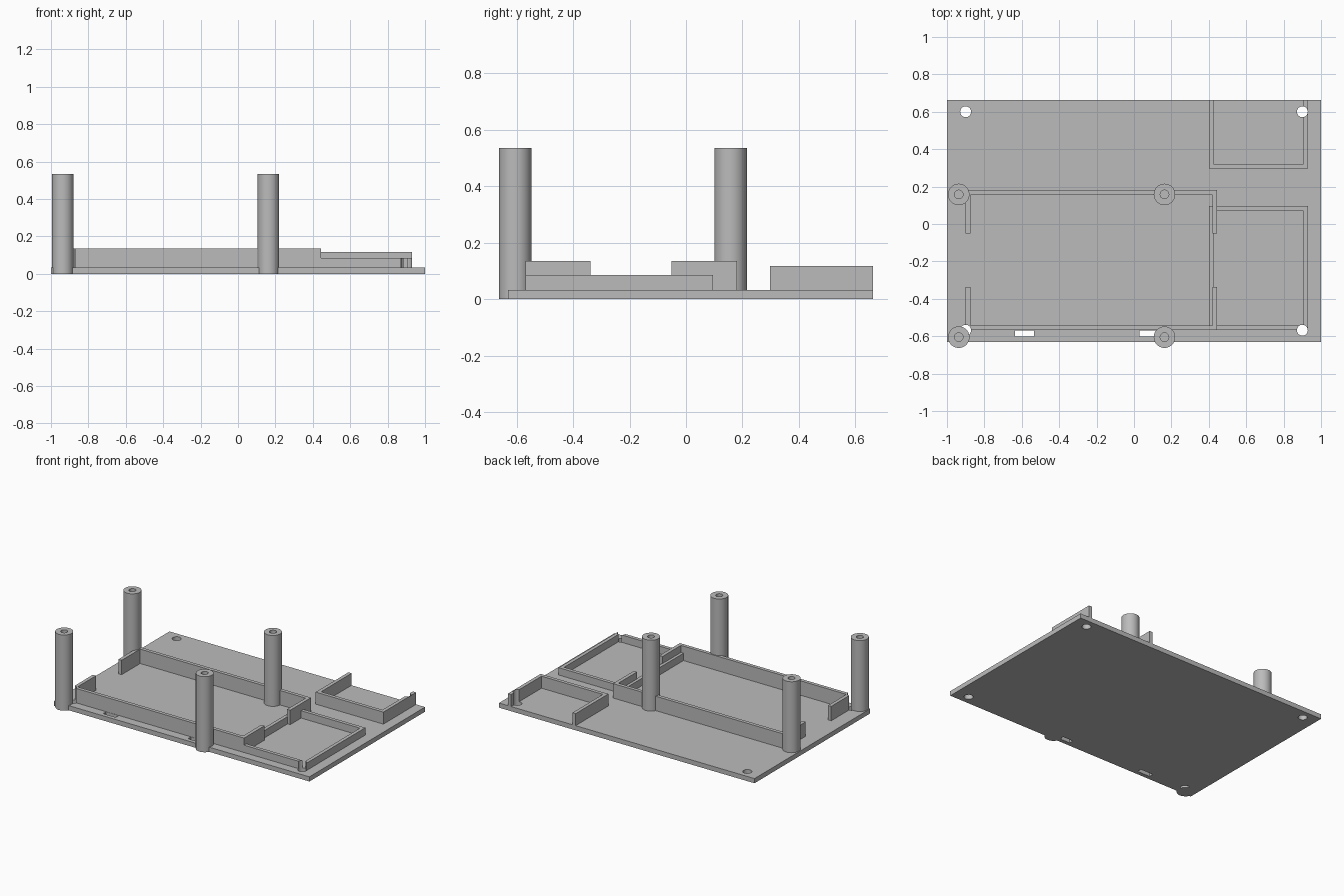
import bpy, bmesh, math

if "Cube" in bpy.data.objects:
    bpy.data.objects.remove(bpy.data.objects["Cube"])

grey = bpy.data.materials.new("plain grey")
grey.diffuse_color = (0.5, 0.5, 0.5, 1)
grey.use_nodes = True
grey.node_tree.nodes["Principled BSDF"].inputs["Base Color"].default_value = grey.diffuse_color

BASE = 0.033    # plate thickness
T = 0.025       # wall thickness


def finish(name, bm):
    bmesh.ops.recalc_face_normals(bm, faces=bm.faces[:])
    me = bpy.data.meshes.new(name)
    bm.to_mesh(me)
    bm.free()
    me.materials.append(grey)
    ob = bpy.data.objects.new(name, me)
    bpy.context.collection.objects.link(ob)
    return ob


def prism(name, outline, z0, z1):
    """Extrude a flat outline upwards from z0 to z1."""
    bm = bmesh.new()
    face = bm.faces.new([bm.verts.new((x, y, z0)) for x, y in outline])
    up = bmesh.ops.extrude_face_region(bm, geom=[face])["geom"]
    for v in up:
        if isinstance(v, bmesh.types.BMVert):
            v.co.z = z1
    return finish(name, bm)


def box(name, x0, x1, y0, y1, z0, z1):
    return prism(name, [(x0, y0), (x1, y0), (x1, y1), (x0, y1)], z0, z1)


def circle(x, y, r, n=40):
    return [(x + r * math.cos(2 * math.pi * i / n),
             y + r * math.sin(2 * math.pi * i / n)) for i in range(n)]


def cut(target, cutters):
    """Subtract every cutter from the target."""
    for c in cutters:
        m = target.modifiers.new("cut", 'BOOLEAN')
        m.operation, m.solver, m.object = 'DIFFERENCE', 'EXACT', c
        bpy.context.view_layer.objects.active = target
        bpy.ops.object.modifier_apply(modifier=m.name)


def smooth(ob):
    bpy.ops.object.select_all(action='DESELECT')
    ob.select_set(True)
    bpy.context.view_layer.objects.active = ob
    bpy.ops.object.shade_smooth_by_angle(angle=math.radians(30))


# Cutters: screw holes near the corners and two strap slots
holes = [prism("hole_cutter", circle(x, y, 0.029), -0.1, 0.3)
         for x, y in ((-0.9, 0.6), (0.9, 0.6), (0.9, -0.568), (-0.9, -0.568))]
slots = [box("slot_cutter", x, x + 0.1, -0.602, -0.57, -0.1, 0.3)
         for x in (-0.635, 0.03)]

# Base plate
plate = box("base_plate", -1, 1, -0.63, 0.6625, 0, BASE)
cut(plate, holes + slots)
smooth(plate)

# Large tray: front and back C-shaped walls with gaps at both ends
X0, X1, Y0, Y1 = -0.9, 0.445, -0.568, 0.181
H = 0.135
front = prism("large_tray_front_wall", [
    (X0, Y0), (X1, Y0), (X1, -0.338), (X1 - T, -0.338), (X1 - T, Y0 + T),
    (X0 + T, Y0 + T), (X0 + T, -0.338), (X0, -0.338)], BASE, H)
cut(front, [holes[3]])
back = prism("large_tray_back_wall", [
    (X0, Y1), (X0, -0.052), (X0 + T, -0.052), (X0 + T, Y1 - T),
    (X1 - T, Y1 - T), (X1 - T, -0.052), (X1, -0.052), (X1, Y1)], BASE, H)

# Low side tray: closed frame made from a block with its inside removed
A0, A1 = 0.4, 0.93
side = box("low_tray_frame", A0, A1, Y0, 0.095, BASE, 0.085)
inner = box("tray_cutter", A0 + T, A1 - T, Y0 + T, 0.095 - T, -0.1, 0.3)
cut(side, [inner, holes[2]])

# Rear side tray: U-shaped wall open at the back
rear = prism("rear_tray_wall", [
    (A0, 0.6625), (A0, 0.297), (A1, 0.297), (A1, 0.6625), (A1 - T, 0.6625),
    (A1 - T, 0.297 + T), (A0 + T, 0.297 + T), (A0 + T, 0.6625)], BASE, 0.118)
cut(rear, [holes[1]])
for ob in (front, side, rear):
    smooth(ob)

# Four bored standoff posts
for px in (-0.937, 0.163):
    for py in (-0.605, 0.158):
        post = prism("standoff_post", circle(px, py, 0.0575), 0, 0.535)
        bore = prism("bore_cutter", circle(px, py, 0.023, 32), BASE, 0.7)
        walls = [w for w in (front, back) if py > 0 and w is back]
        for ob in [post] + walls:
            cut(ob, [bore])
        bpy.data.objects.remove(bore)
        smooth(post)

# Remove the helpers
for c in holes + slots + [inner]:
    bpy.data.objects.remove(c)
